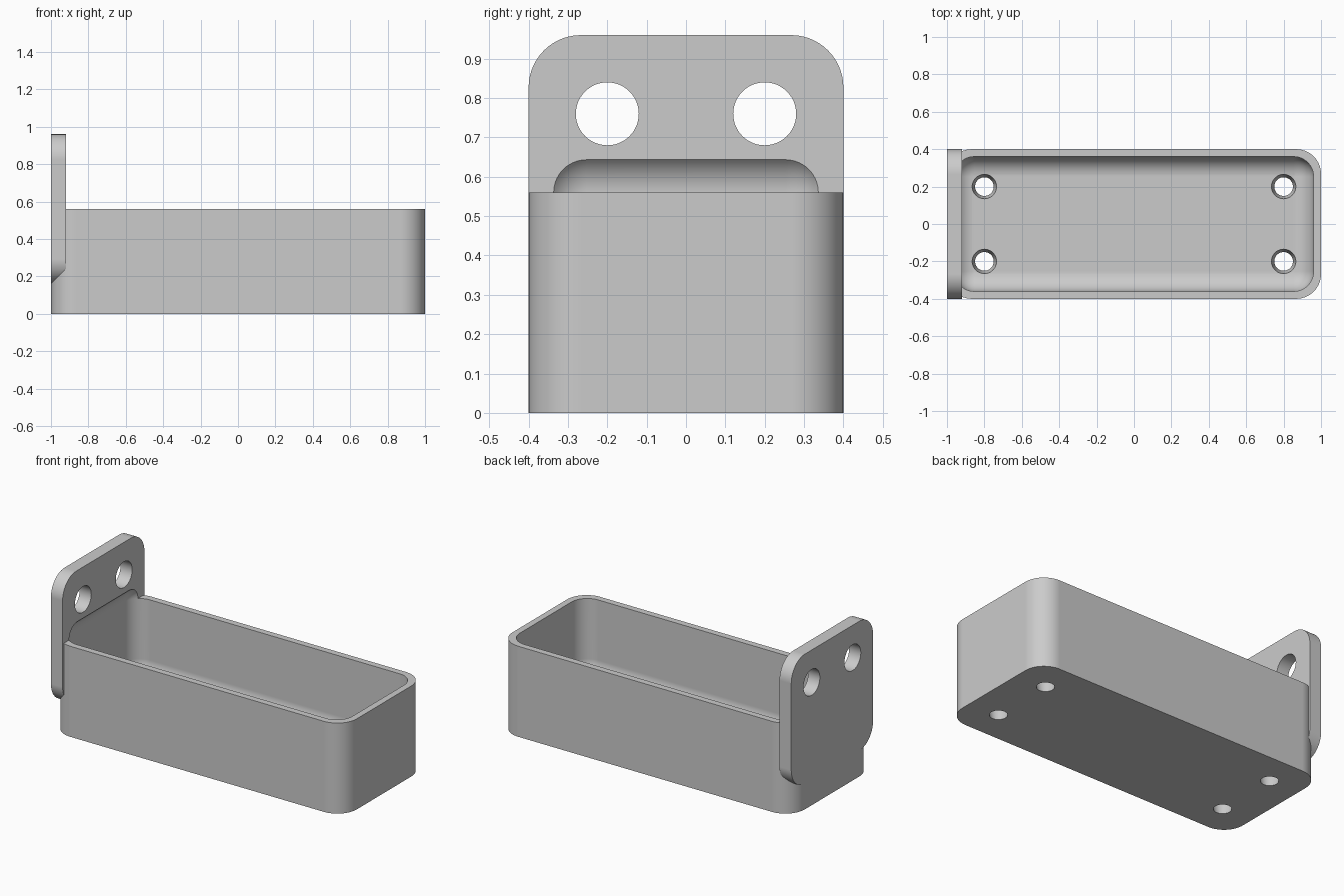
import bpy
import bmesh
from math import radians
from mathutils import Matrix, Vector

if "Cube" in bpy.data.objects:
    bpy.data.objects.remove(bpy.data.objects["Cube"], do_unlink=True)

GREY = (0.6, 0.6, 0.6, 1)
grey = bpy.data.materials.new("plain_grey")
grey.use_nodes = True
grey.diffuse_color = GREY
grey.node_tree.nodes["Principled BSDF"].inputs["Base Color"].default_value = GREY

HALF_WIDTH, RIM, WALL, FLOOR = 0.4, 0.56, 0.04, 0.08
OUTER_RADIUS, INNER_RADIUS = 0.133, 0.107


def make_object(name, bm):
    mesh = bpy.data.meshes.new(name)
    bm.to_mesh(mesh)
    bm.free()
    mesh.materials.append(grey)
    obj = bpy.data.objects.new(name, mesh)
    bpy.context.collection.objects.link(obj)
    return obj


def rounded_box(name, low, high, radius, axis=None):
    """Box with the edges along one axis rounded, or all edges if no axis."""
    low, high = Vector(low), Vector(high)
    bm = bmesh.new()
    bmesh.ops.create_cube(bm, size=1)
    for v in bm.verts:
        v.co = (low + high) / 2 + v.co * (high - low)
    edges = [e for e in bm.edges if axis is None
             or abs((e.verts[0].co - e.verts[1].co).normalized()[axis]) > 0.9]
    bmesh.ops.bevel(bm, geom=edges, offset=radius, segments=14,
                    profile=0.5, affect='EDGES')
    return make_object(name, bm)


def round_cutter(name, center, bottom, top, depth, turn=0):
    bm = bmesh.new()
    matrix = Matrix.Translation(center) @ Matrix.Rotation(turn, 4, 'Y')
    bmesh.ops.create_cone(bm, cap_ends=True, segments=48, radius1=bottom,
                          radius2=top, depth=depth, matrix=matrix)
    return make_object(name, bm)


def combine(target, other, operation):
    mod = target.modifiers.new(operation.title(), 'BOOLEAN')
    mod.operation = operation
    mod.solver = 'EXACT'
    mod.object = other
    bpy.context.view_layer.objects.active = target
    bpy.ops.object.modifier_apply(modifier=mod.name)
    bpy.data.objects.remove(other, do_unlink=True)


# Tray block with a taller mounting plate fused to its end
tray = rounded_box("tray_with_mounting_plate", (-1, -HALF_WIDTH, 0),
                   (1, HALF_WIDTH, RIM), OUTER_RADIUS, 2)
plate = rounded_box("mounting_plate", (-1, -HALF_WIDTH, 0.16),
                    (-0.92, HALF_WIDTH, 0.96), OUTER_RADIUS, 0)
combine(tray, plate, 'UNION')

# Hollow, reaching above the rim to leave a scoop in the plate
inner_x, inner_y = 1 - WALL, HALF_WIDTH - WALL
hollow = rounded_box("hollow_cutter", (-inner_x, -inner_y, FLOOR),
                     (inner_x, inner_y, RIM + INNER_RADIUS), INNER_RADIUS)
combine(tray, hollow, 'DIFFERENCE')

# Tapered drain holes in the floor and screw holes in the plate
for y in (-0.2, 0.2):
    for x in (-0.8, 0.8):
        combine(tray, round_cutter("drain_cutter", (x, y, FLOOR / 2), 0.046, 0.069, 0.12),
                'DIFFERENCE')
    combine(tray, round_cutter("screw_cutter", (-0.96, y, 0.76), 0.08, 0.08, 0.2, radians(90)),
            'DIFFERENCE')

# Smooth fillets with crisp edges
bpy.ops.object.select_all(action='DESELECT')
tray.select_set(True)
bpy.context.view_layer.objects.active = tray
bpy.ops.object.shade_smooth_by_angle(angle=radians(20))
normals = tray.modifiers.new("Even Shading", 'WEIGHTED_NORMAL')
normals.keep_sharp = True
